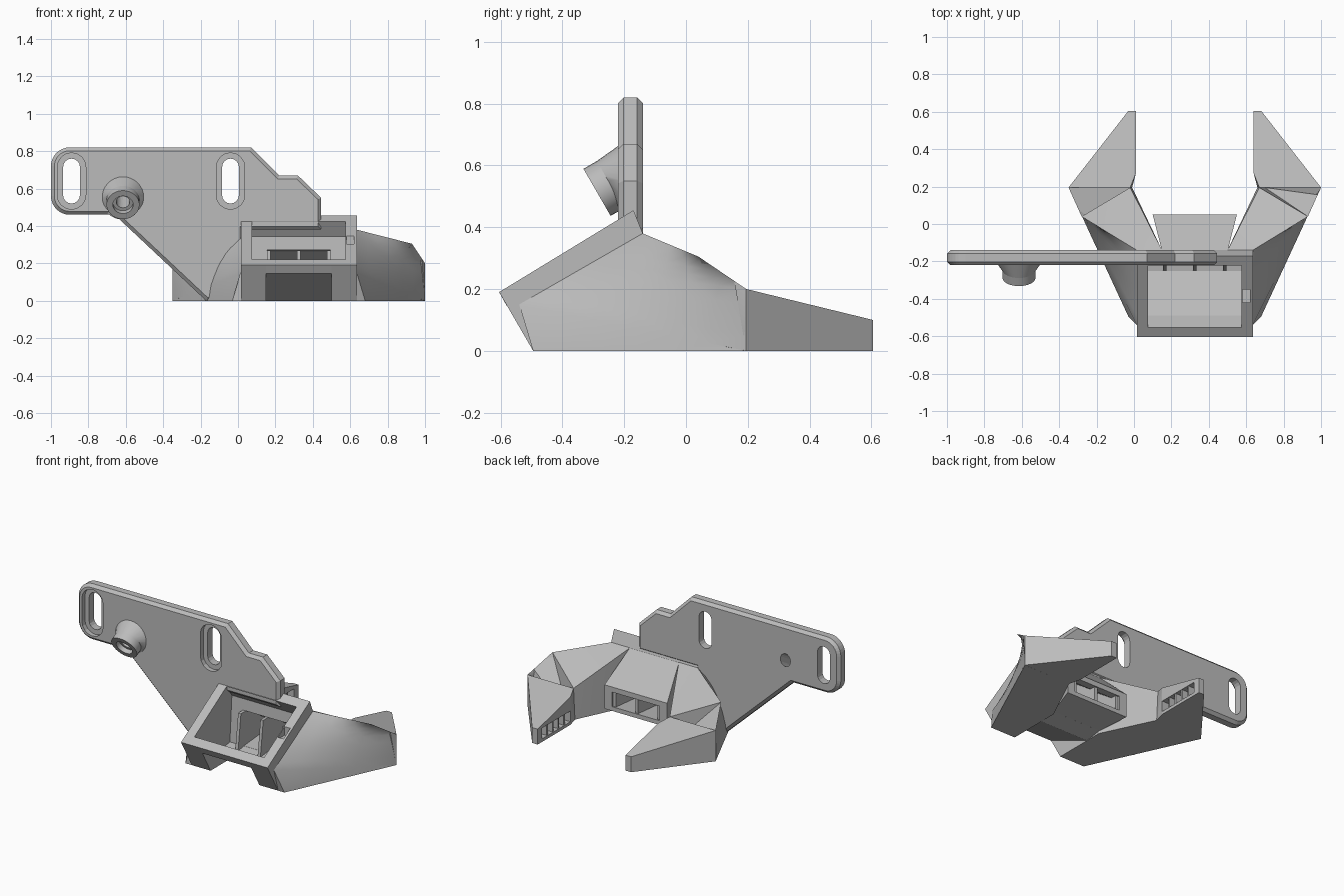
import bpy, bmesh, math
from mathutils import Vector, Matrix

if "Cube" in bpy.data.objects:
    bpy.data.objects.remove(bpy.data.objects["Cube"], do_unlink=True)

grey = bpy.data.materials.new("plain_grey")
grey.use_nodes = True
grey.diffuse_color = (0.5, 0.5, 0.5, 1)
grey.node_tree.nodes["Principled BSDF"].inputs["Base Color"].default_value = (0.5, 0.5, 0.5, 1)

MID = 0.325  # symmetry plane of the duct


def finish(name, bm):
    bmesh.ops.recalc_face_normals(bm, faces=bm.faces)
    mesh = bpy.data.meshes.new(name)
    bm.to_mesh(mesh)
    bm.free()
    mesh.materials.append(grey)
    ob = bpy.data.objects.new(name, mesh)
    bpy.context.collection.objects.link(ob)
    return ob


def mirrored(x, side):
    return x if side > 0 else 2 * MID - x


def hull(name, points, side=1):
    bm = bmesh.new()
    for x, y, z in points:
        bm.verts.new((mirrored(x, side), y, z))
    res = bmesh.ops.convex_hull(bm, input=bm.verts)
    junk = {v for v in res["geom_interior"] + res["geom_unused"] if isinstance(v, bmesh.types.BMVert)}
    bmesh.ops.delete(bm, geom=list(junk), context="VERTS")
    bmesh.ops.dissolve_limit(bm, angle_limit=0.01, verts=bm.verts, edges=bm.edges)
    return finish(name, bm)


def loft(name, first, last, steps, side):
    """Straight loft between two matching closed sections."""
    bm = bmesh.new()
    rings = []
    for s in range(steps + 1):
        pts = [Vector(a).lerp(Vector(b), s / steps) for a, b in zip(first, last)]
        rings.append([bm.verts.new((mirrored(p.x, side), p.y, p.z)) for p in pts])
    n = len(first)
    for r, q in zip(rings, rings[1:]):
        for i in range(n):
            j = (i + 1) % n
            bm.faces.new((r[i], r[j], q[j], q[i]))
    bm.faces.new(rings[0])
    bm.faces.new(rings[-1])
    bmesh.ops.triangulate(bm, faces=bm.faces)
    return finish(name, bm)


def prism(name, outline, lo, hi, axis="x", chamfer=0):
    """Extrude an outline along x (points are y, z) or along y (points are x, z)."""
    bm = bmesh.new()
    place = (lambda p, d: (d, p[0], p[1])) if axis == "x" else (lambda p, d: (p[0], d, p[1]))
    rings = [[bm.verts.new(place(p, d)) for p in outline] for d in (lo, hi)]
    caps = [bm.faces.new(r) for r in rings]
    n = len(outline)
    for i in range(n):
        j = (i + 1) % n
        bm.faces.new((rings[0][i], rings[0][j], rings[1][j], rings[1][i]))
    bmesh.ops.recalc_face_normals(bm, faces=bm.faces)
    if chamfer:
        rim = list({e for f in caps for e in f.edges})
        bmesh.ops.bevel(bm, geom=rim, offset=chamfer, segments=1, affect="EDGES")
    return finish(name, bm)


def box(name, x, y, z):
    return prism(name, [(y[0], z[0]), (y[1], z[0]), (y[1], z[1]), (y[0], z[1])], *sorted(x))


def cylinder(name, start, end, radius, sides=32):
    a, b = Vector(start), Vector(end)
    bm = bmesh.new()
    turn = (b - a).to_track_quat("Z", "Y").to_matrix().to_4x4()
    bmesh.ops.create_cone(bm, cap_ends=True, segments=sides, radius1=radius, radius2=radius,
                          depth=(b - a).length, matrix=Matrix.Translation((a + b) / 2) @ turn)
    return finish(name, bm)


def arc(cx, cz, r, a0, a1, n=8):
    return [(cx + r * math.cos(math.radians(a0 + (a1 - a0) * i / n)),
             cz + r * math.sin(math.radians(a0 + (a1 - a0) * i / n))) for i in range(n + 1)]


def cut(target, cutters):
    for c in cutters:
        c.hide_render = True
        m = target.modifiers.new("cut", "BOOLEAN")
        m.operation, m.solver, m.object = "DIFFERENCE", "EXACT", c
    bpy.context.view_layer.update()
    deps = bpy.context.evaluated_depsgraph_get()
    mesh = bpy.data.meshes.new_from_object(target.evaluated_get(deps))
    target.modifiers.clear()
    target.data = mesh


helpers = []


def helper(ob):
    helpers.append(ob)
    return ob


# Mounting plate with chamfered rim
outline = (arc(-0.9, 0.72, 0.1, 180, 90) + [(0.07, 0.82), (0.22, 0.67), (0.32, 0.67), (0.445, 0.55),
           (0.445, 0.38), (0.03, 0.38), (0.03, 0), (-0.17, 0), (-0.66, 0.46)] + arc(-0.9, 0.56, 0.1, 270, 180))
plate = prism("mounting_plate", outline, -0.22, -0.14, "y", 0.018)

# Slots with a wider front recess
plate_cutters = []
for x in (-0.89, -0.04):
    for r, y in ((0.045, -0.1), (0.076, -0.19)):
        slot = arc(x, 0.715, r, 0, 180) + arc(x, 0.565, r, 180, 360)
        plate_cutters.append(helper(prism("slot_cutter", slot, -0.3, y, "y")))

# Tilted screw boss with flared foot and bored hole
tip = Vector((-0.615, -0.288, 0.513))
axis = Vector((0, 0.866, 0.5))
boss = cylinder("screw_boss", tip, tip + axis * 0.12, 0.088)
neck = tip + axis * 0.05
foot = hull("screw_boss_foot",
            [(x, neck.y - 0.5 * h, neck.z + 0.866 * h) for x, h in arc(-0.615, 0, 0.088, 0, 348.75, 31)] +
            [(x, -0.21, z) for x, z in arc(-0.615, 0.552, 0.118, 0, 348.75, 31)])
bore = helper(cylinder("bore_cutter", tip - axis * 0.1, tip + axis * 0.4, 0.036, 16))
sink = helper(cylinder("sink_cutter", tip - axis * 0.02, tip + axis * 0.03, 0.054, 24))
cut(boss, [bore, sink])
cut(foot, [bore, sink])
cut(plate, plate_cutters + [bore])

# Air passages
mouth = helper(prism("mouth_cutter", [(-0.6, 0.3), (-0.27, 0.5), (-0.22, 0.42), (-0.17, 0.345), (-0.19, 0.05),
                                      (-0.25, 0.04), (-0.49, 0.14), (-0.554, 0.222)], 0.075, 0.575))
channel = helper(prism("channel_cutter", [(-0.2, 0.28), (-0.13, 0.26), (0.0, 0.17), (0.08, 0.165),
                                          (0.08, 0.075), (-0.2, 0.05)], 0.155, 0.495))
notch = helper(box("notch_cutter", (0.58, 0.62), (-0.42, -0.35), (0.29, 0.4)))
air = [mouth, channel, notch]

# Central duct with an arched underside, flaring into the rear nozzle
centre = prism("central_duct", [(-0.605, 0.19), (-0.17, 0.455), (-0.14, 0.38), (-0.14, 0.018),
                                (-0.25, 0), (-0.58, 0.145)], 0.149, 0.501)
cut(centre, air)
nozzle = hull("rear_nozzle", [(MID + s * w, y, z) for s in (-1, 1) for w, y, z in (
    (0.176, -0.141, 0.38), (0.176, -0.141, 0.018), (0.225, 0.05, 0.2), (0.225, 0.05, 0.045))])
cut(nozzle, [channel])

# Sections of the twisted side ducts: from the mouth to the knee
ROWS = 8
low, high = Vector((0.635, -0.54, 0.15)), Vector((0.635, -0.14, 0.38))
foot_knee, top_knee, ridge = Vector((1, 0.195, 0)), Vector((1, 0.195, 0.2)), Vector((0.93, 0.04, 0.305))
start = [low.lerp(high, i / ROWS) for i in range(ROWS + 1)]
half = ROWS // 2
end = [foot_knee.lerp(top_knee, i / half) for i in range(half)]
end += [top_knee.lerp(ridge, i / half) for i in range(half + 1)]
mouth_section = [(0.5, -0.14, 0), (0.5, -0.495, 0), (0.68, -0.495, 0)] + start + [(0.5, -0.14, 0.38)]
knee_section = [(0.66, 0.195, 0), (0.7, 0.195, 0), (0.999, 0.194, 0)] + end + [(0.67, 0.195, 0.2)]

cheek_profile = [(-0.605, 0.19), (-0.17, 0.455), (-0.14, 0.38), (-0.14, 0), (-0.495, 0)]
side_ducts = []
for side, label in ((1, "left"), (-1, "right")):
    def sx(*xs):
        return sorted(mirrored(x, side) for x in xs)

    cheek = prism(label + "_cheek", cheek_profile, *sx(0.5, 0.635))
    cut(cheek, air)
    duct = loft(label + "_side_duct", mouth_section, knee_section, 6, side)
    cut(duct, air)
    side_ducts.append(duct)

    # Tapered arm with a ribbed outlet on its inner face
    arm = hull(label + "_arm", [
        (1, 0.195, 0), (1, 0.195, 0.2), (0.67, 0.195, 0.2), (0.66, 0.195, 0),
        (0.64, 0.605, 0), (0.64, 0.605, 0.1), (0.68, 0.605, 0), (0.68, 0.605, 0.1),
        (0.64, 0.27, 0), (0.64, 0.27, 0.18)], side)
    outlet = helper(box("outlet_cutter", sx(0.6, 0.69), (0.27, 0.56), (0.02, 0.09)))
    cut(arm, [outlet])
    for i in range(4):
        y = 0.32 + 0.058 * i
        box(label + "_outlet_rib", sx(0.645, 0.7), (y, y + 0.012), (0.015, 0.095))

# Vanes inside the central channel
for x in (0.165, 0.325, 0.485):
    prism("air_vane", [(-0.25, 0.035), (-0.22, 0.27), (-0.14, 0.27), (0.04, 0.17), (0.04, 0.06)],
          x - 0.01, x + 0.01)

# Remove the helpers and smooth the rounded parts
for ob in helpers:
    bpy.data.objects.remove(ob, do_unlink=True)
bpy.ops.object.select_all(action="DESELECT")
for ob in [boss, foot] + side_ducts:
    ob.select_set(True)
bpy.context.view_layer.objects.active = boss
bpy.ops.object.shade_smooth_by_angle(angle=math.radians(25))
